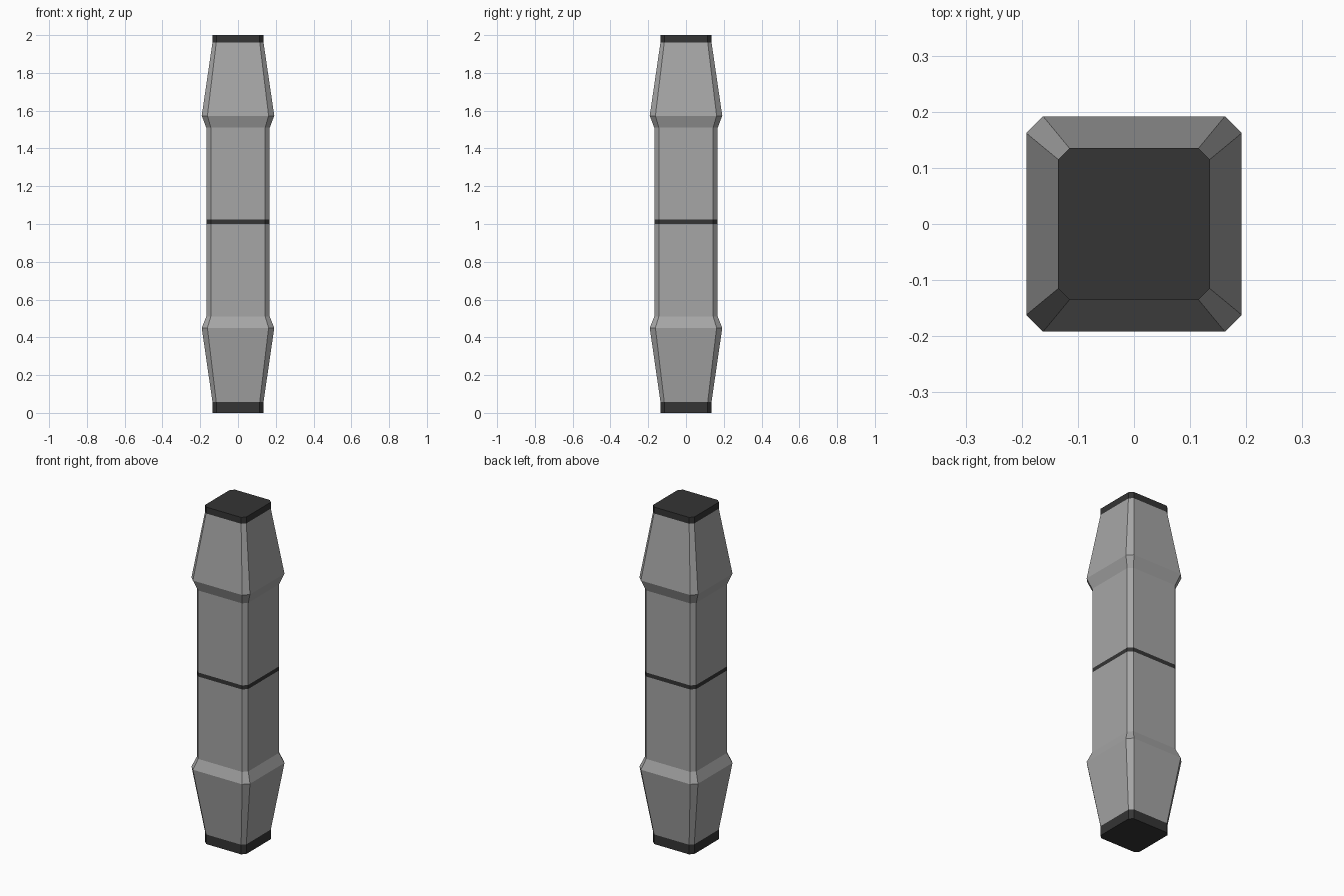
import bpy, bmesh

if "Cube" in bpy.data.objects:
    bpy.data.objects.remove(bpy.data.objects["Cube"])

def material(name, rgb):
    m = bpy.data.materials.new(name)
    m.diffuse_color = (*rgb, 1)
    m.use_nodes = True
    m.node_tree.nodes["Principled BSDF"].inputs["Base Color"].default_value = m.diffuse_color
    return m

grey = material("grey metal", (0.38, 0.38, 0.38))
dark = material("dark trim", (0.035, 0.035, 0.035))

# Cross-section rings: height, half width, half width of the flat side
profile = [
    (0.0, 0.135, 0.115), (0.057, 0.135, 0.115), (0.45, 0.192, 0.162),
    (0.51, 0.168, 0.144), (0.999, 0.168, 0.144), (1.023, 0.168, 0.144),
    (1.51, 0.168, 0.144), (1.573, 0.192, 0.162), (1.962, 0.135, 0.115),
    (2.0, 0.135, 0.115),
]
dark_bands = {0, 4, 8}  # bottom cap, middle stripe, top cap

def chamfered_ring(bm, z, h, f):
    pts = [(f, -h), (h, -f), (h, f), (f, h), (-f, h), (-h, f), (-h, -f), (-f, -h)]
    return [bm.verts.new((x, y, z)) for x, y in pts]

# Chamfered square column lofted through the rings
bm = bmesh.new()
rings = [chamfered_ring(bm, *p) for p in profile]
for i, (a, b) in enumerate(zip(rings, rings[1:])):
    for k in range(8):
        n = (k + 1) % 8
        face = bm.faces.new((a[k], a[n], b[n], b[k]))
        face.material_index = int(i in dark_bands)
for end in (rings[0][::-1], rings[-1]):
    bm.faces.new(end).material_index = 1

mesh = bpy.data.meshes.new("column")
bm.to_mesh(mesh)
bm.free()
mesh.materials.append(grey)
mesh.materials.append(dark)
bpy.context.collection.objects.link(bpy.data.objects.new("column", mesh))
